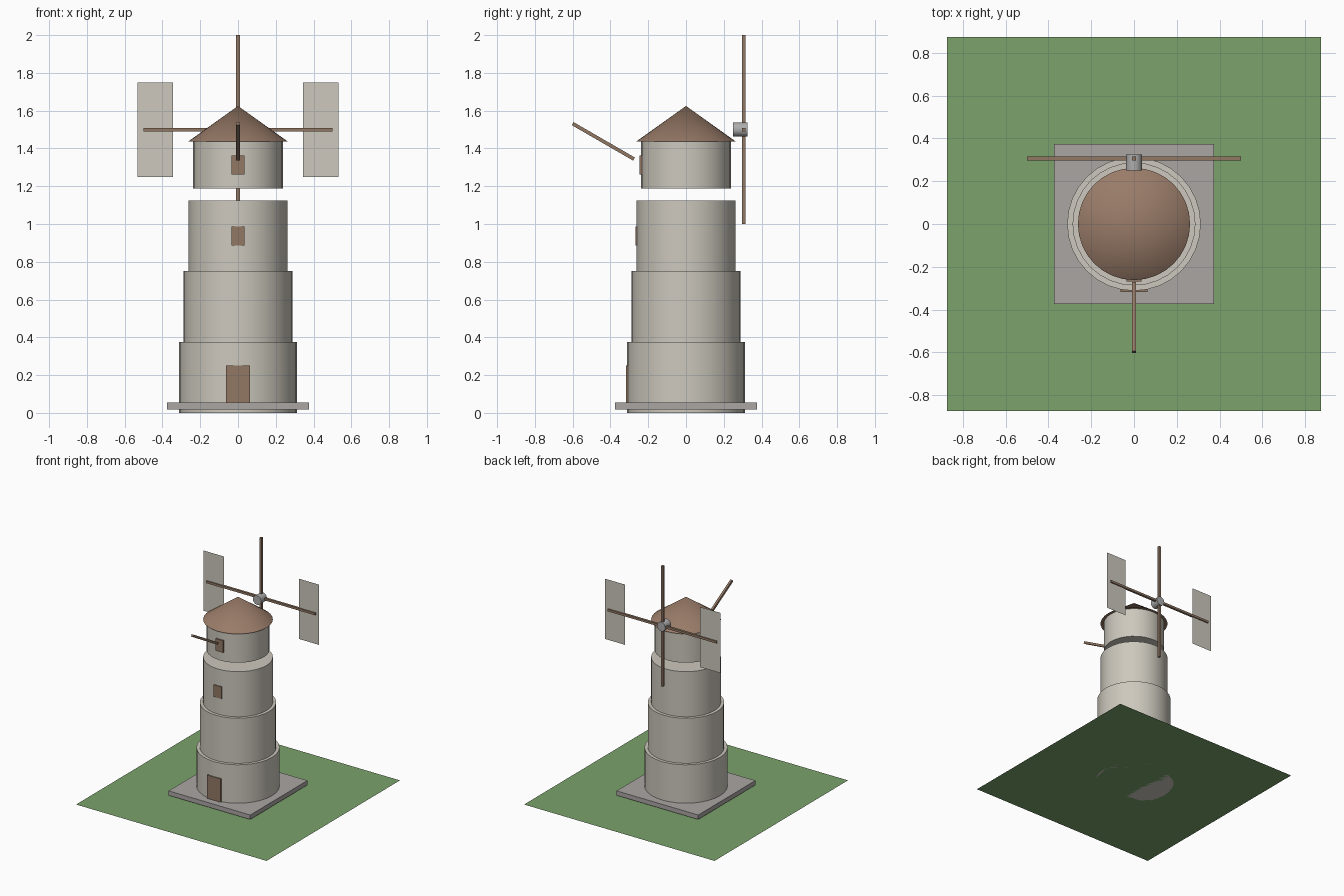
import bpy
from math import radians

cube = bpy.data.objects.get("Cube")
if cube:
    bpy.data.objects.remove(cube, do_unlink=True)


def material(name, rgb):
    m = bpy.data.materials.new(name)
    m.use_nodes = True
    col = (*rgb, 1)
    m.diffuse_color = col
    m.node_tree.nodes["Principled BSDF"].inputs["Base Color"].default_value = col
    return m


GRASS = material("grass green", (0.20, 0.36, 0.15))
PAVING = material("paving grey", (0.40, 0.38, 0.37))
STONE = material("pale stone", (0.61, 0.58, 0.51))
WOOD = material("brown wood", (0.29, 0.19, 0.13))
ROOF = material("roof brown", (0.32, 0.20, 0.14))
IRON = material("hub grey", (0.42, 0.42, 0.42))
SIDES = 32


def finish(name, mat):
    ob = bpy.context.object
    ob.name = name
    ob.data.materials.append(mat)
    return ob


def box(name, mat, centre, size, tilt=0):
    bpy.ops.mesh.primitive_cube_add(size=1, location=centre, rotation=(tilt, 0, 0))
    bpy.context.object.scale = size
    return finish(name, mat)


def plane(name, mat, centre, width, height, tilt=0):
    bpy.ops.mesh.primitive_plane_add(size=1, location=centre, rotation=(tilt, 0, 0))
    bpy.context.object.scale = (width, height, 1)
    return finish(name, mat)


def drum(name, mat, centre, r_low, r_top, height, tilt=0):
    bpy.ops.mesh.primitive_cone_add(vertices=SIDES, radius1=r_low, radius2=r_top,
                                    depth=height, location=centre, rotation=(tilt, 0, 0))
    bpy.ops.object.shade_smooth_by_angle(angle=radians(35))
    return finish(name, mat)


# Ground and plinth
plane("ground", GRASS, (0, 0, 0), 1.75, 1.75)
box("plinth", PAVING, (0, 0, 0.0375), (0.75, 0.75, 0.0375))

# Stepped tower, each tier narrower than the one below
for i, tier in enumerate(("lower", "middle", "upper")):
    r = 0.3125 - 0.025 * i
    drum(f"{tier}_tier", STONE, (0, 0, 0.1875 + 0.375 * i), r, r, 0.375)

# Floating cap and conical roof
drum("cap", STONE, (0, 0, 1.3125), 0.2375, 0.2375, 0.25)
drum("roof", ROOF, (0, 0, 1.53125), 0.2625, 0, 0.1875)

# Door and windows
box("door", WOOD, (0, -0.3055, 0.15), (0.125, 0.025, 0.2))
box("tower_window", WOOD, (0, -0.2585, 0.9375), (0.07, 0.02, 0.1))
box("cap_window", WOOD, (0, -0.2365, 1.3125), (0.07, 0.02, 0.1))

# Slanted pole at the front
BAR = 0.01875
box("front_pole", WOOD, (0, -0.4375, 1.4375), (BAR, 0.375, BAR), radians(-30))

# Rotor at the back: hub, crossed bars and two flat sails
HUB_Z, ROTOR_Y = 1.5, 0.30625
drum("rotor_hub", IRON, (0, 0.2875, HUB_Z), 0.0375, 0.0375, 0.075, radians(90))
box("vertical_bar", WOOD, (0, ROTOR_Y, HUB_Z), (BAR, BAR, 1))
box("horizontal_bar", WOOD, (0, ROTOR_Y, HUB_Z), (1, BAR, BAR))
for side, x in (("left", 0.4375), ("right", -0.4375)):
    plane(f"{side}_sail", STONE, (x, ROTOR_Y, HUB_Z), 0.1875, 0.5, radians(90))
